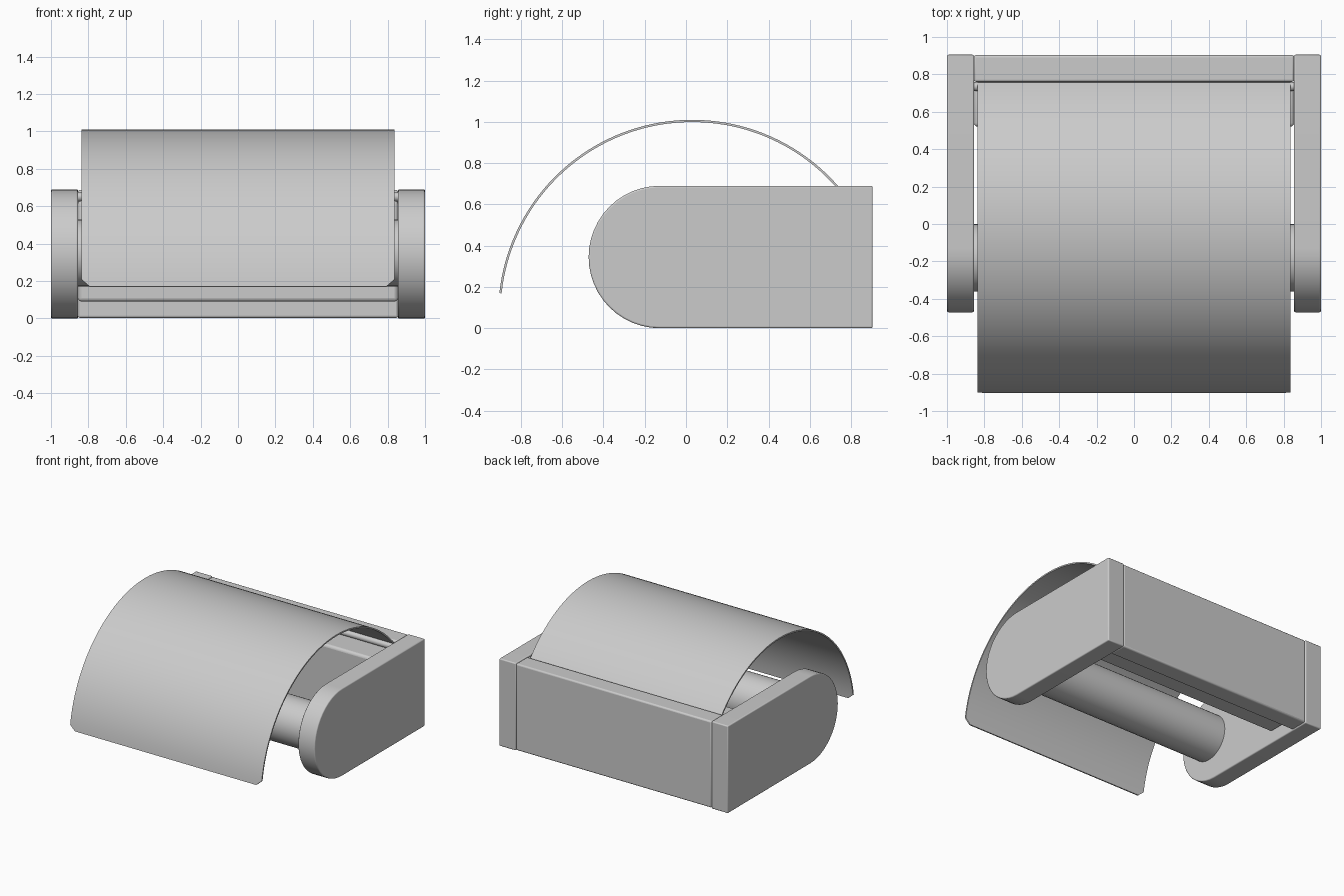
import bpy, bmesh, math
from mathutils import Vector

if "Cube" in bpy.data.objects:
    bpy.data.objects.remove(bpy.data.objects["Cube"], do_unlink=True)

# Single satin grey material
grey = bpy.data.materials.new("satin_grey")
grey.use_nodes = True
COLOUR = (0.6, 0.6, 0.6, 1.0)
grey.diffuse_color = COLOUR
grey.node_tree.nodes["Principled BSDF"].inputs["Base Color"].default_value = COLOUR


def extrude_profile(name, points, x0, x1, bevel=0.0):
    """Sweep a closed (y, z) outline along x from x0 to x1."""
    bm = bmesh.new()
    face = bm.faces.new([bm.verts.new((x0, y, z)) for y, z in points])
    swept = bmesh.ops.extrude_face_region(bm, geom=[face])
    moved = [v for v in swept["geom"] if isinstance(v, bmesh.types.BMVert)]
    bmesh.ops.translate(bm, verts=moved, vec=Vector((x1 - x0, 0, 0)))
    bmesh.ops.recalc_face_normals(bm, faces=bm.faces)
    mesh = bpy.data.meshes.new(name)
    bm.to_mesh(mesh)
    bm.free()
    obj = bpy.data.objects.new(name, mesh)
    bpy.context.collection.objects.link(obj)
    mesh.materials.append(grey)
    if bevel:
        mod = obj.modifiers.new("soft_edges", "BEVEL")
        mod.width, mod.segments = bevel, 3
        mod.limit_method, mod.angle_limit = "ANGLE", math.radians(40)
    bpy.ops.object.select_all(action="DESELECT")
    obj.select_set(True)
    bpy.context.view_layer.objects.active = obj
    bpy.ops.object.shade_smooth_by_angle(angle=math.radians(35))
    return obj


def rectangle(y0, y1, z0, z1):
    return [(y0, z0), (y1, z0), (y1, z1), (y0, z1)]


def arc(cy, cz, r, a0, a1, steps):
    """Points on a circle in the (y, z) plane, angles in degrees."""
    angles = [math.radians(a0 + (a1 - a0) * i / steps) for i in range(steps + 1)]
    return [(cy + r * math.cos(a), cz + r * math.sin(a)) for a in angles]


# Side arms: straight at the back, round at the front
arm_outline = arc(-0.127, 0.345, 0.345, 90, 270, 24) + [(0.905, 0.0), (0.905, 0.69)]
for side, x0, x1 in (("right", -1.0, -0.855), ("left", 0.855, 1.0)):
    extrude_profile(side + "_arm", arm_outline, x0, x1, 0.008)

# Back plate between the arms, and the mounting block in front of it
extrude_profile("back_plate", rectangle(0.76, 0.903, 0.003, 0.687), -0.856, 0.856, 0.012)
extrude_profile("mounting_block", rectangle(0.52, 0.762, 0.09, 0.63), -0.856, 0.856, 0.02)

# Paper roller
extrude_profile("roller", arc(-0.18, 0.35, 0.18, 0, 348.75, 31), -0.857, 0.857)

# Hinge rod along the rear edge of the cover
extrude_profile("hinge_rod", arc(0.735, 0.65, 0.024, 0, 337.5, 15), -0.856, 0.856)

# Curved cover: thin shell with rounded lower front corners
CY, CZ, R, T = 0.03, 0.07, 0.94, 0.011
start, end = 39.5, 173.9
cover = extrude_profile(
    "curved_cover",
    arc(CY, CZ, R, start, end, 56) + arc(CY, CZ, R - T, end, start, 56),
    -0.837, 0.837)

# Pull the side edges inward near the front lip to round its corners
corner = 0.045
for v in cover.data.vertices:
    angle = math.degrees(math.atan2(v.co.z - CZ, v.co.y - CY))
    d = math.radians(end - angle) * R
    if d < corner:
        inset = corner - math.sqrt(max(0.0, corner ** 2 - (corner - d) ** 2))
        v.co.x -= math.copysign(inset, v.co.x)
